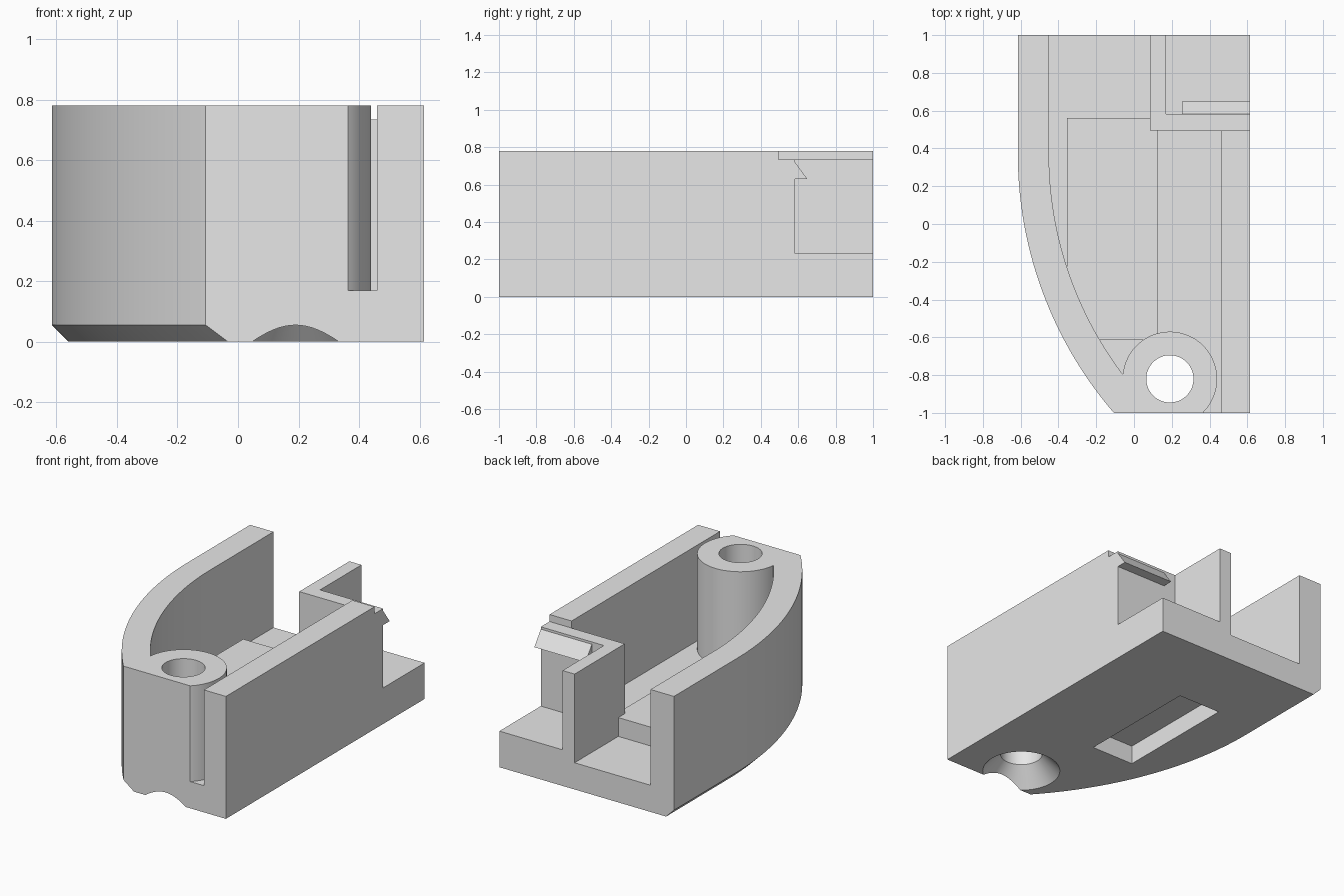
import bpy, bmesh, math

if "Cube" in bpy.data.objects:
    bpy.data.objects.remove(bpy.data.objects["Cube"])

TOP, FLOOR = 0.78, 0.17
CX, CY, R = 1.485, 0.37, 2.10          # centre and radius of the curved side
BX, BY = 0.19, -0.82                   # screw boss centre
XR = 0.615

grey = bpy.data.materials.new("plain_grey")
grey.diffuse_color = (0.8, 0.8, 0.8, 1)
grey.use_nodes = True
grey.node_tree.nodes["Principled BSDF"].inputs["Base Color"].default_value = grey.diffuse_color


def loft(name, loops):
    """Closed solid through stacked loops with equal point counts."""
    bm = bmesh.new()
    rings = [[bm.verts.new(p) for p in loop] for loop in loops]
    n = len(rings[0])
    for a, b in zip(rings, rings[1:]):
        for i in range(n):
            j = (i + 1) % n
            bm.faces.new((a[i], a[j], b[j], b[i]))
    bm.faces.new(rings[0][::-1])
    bm.faces.new(rings[-1])
    bmesh.ops.recalc_face_normals(bm, faces=bm.faces)
    mesh = bpy.data.meshes.new(name)
    bm.to_mesh(mesh)
    bm.free()
    mesh.materials.append(grey)
    ob = bpy.data.objects.new(name, mesh)
    bpy.context.collection.objects.link(ob)
    return ob


def prism(name, outline, z0, z1):
    return loft(name, [[(x, y, z) for x, y in outline] for z in (z0, z1)])


def box(name, x0, x1, y0, y1, z0, z1):
    return prism(name, [(x0, y0), (x1, y0), (x1, y1), (x0, y1)], z0, z1)


def combine(target, tool, operation):
    bpy.context.view_layer.objects.active = target
    mod = target.modifiers.new(operation, 'BOOLEAN')
    mod.operation = operation
    mod.solver = 'EXACT'
    mod.object = tool
    bpy.ops.object.modifier_apply(modifier=mod.name)
    bpy.data.objects.remove(tool)


def side_arc(r, y_end, n=40):
    """Curved side from its straight rear part down to y_end."""
    end = math.asin((CY - y_end) / r)
    return [(CX - r * math.cos(end * i / n), CY - r * math.sin(end * i / n))
            for i in range(n + 1)]


def outer_loop(inset, z):
    pts = [(CX - R + inset, 1)] + side_arc(R - inset, -1) + [(XR, -1), (XR, 1)]
    return [(x, y, z) for x, y in pts]


# Solid body with a chamfer under the curved side
housing = loft("housing", [outer_loop(0.055, 0), outer_loop(0, 0.055),
                           outer_loop(0, TOP)])

# Main cavity, running round the screw boss and out through the front slot
ri = R - 0.165
boss = [(BX + 0.25 * math.cos(math.radians(a)), BY + 0.25 * math.sin(math.radians(a)))
        for a in range(174, -51, -4)]
cavity = ([(CX - ri, 1.1)] + side_arc(ri, -0.795) + boss
          + [(0.35, -1.1), (0.46, -1.1), (0.46, 1.1)])
combine(housing, prism("cavity_cutter", cavity, FLOOR, 1), 'DIFFERENCE')

# Open rear right corner
combine(housing, box("corner_cutter", 0.4, 0.8, 0.495, 1.1, FLOOR, 1), 'DIFFERENCE')

# Raised floor block, corner floor and L-shaped inner wall
combine(housing, box("floor_block", -0.355, 0.125, -0.615, 0.56, 0.1, 0.29), 'UNION')
combine(housing, box("corner_floor", 0.13, XR, 0.54, 1, 0.1, 0.23), 'UNION')
wall = [(0.085, 0.495), (XR, 0.495), (XR, 0.583), (0.17, 0.583), (0.17, 1), (0.085, 1)]
combine(housing, prism("inner_wall", wall, 0.1, 0.735), 'UNION')

# Snap ridge on the inner wall
ridge = [(0.55, 0.63), (0.648, 0.63), (0.583, 0.72), (0.55, 0.72)]
combine(housing, loft("snap_ridge", [[(x, y, z) for y, z in ridge]
                                     for x in (0.255, XR)]), 'UNION')

# Pocket in the underside
combine(housing, box("pocket_cutter", -0.26, 0.04, -0.33, 0.475, -0.1, 0.12), 'DIFFERENCE')

# Screw hole with a countersink underneath
hole = [[(BX + r * math.cos(k * math.tau / 64), BY + r * math.sin(k * math.tau / 64), z)
         for k in range(64)]
        for r, z in ((0.276, -0.05), (0.125, 0.115), (0.125, 1))]
combine(housing, loft("hole_cutter", hole), 'DIFFERENCE')

bpy.ops.object.select_all(action='DESELECT')
housing.select_set(True)
bpy.context.view_layer.objects.active = housing
bpy.ops.object.shade_smooth_by_angle(angle=math.radians(25))
